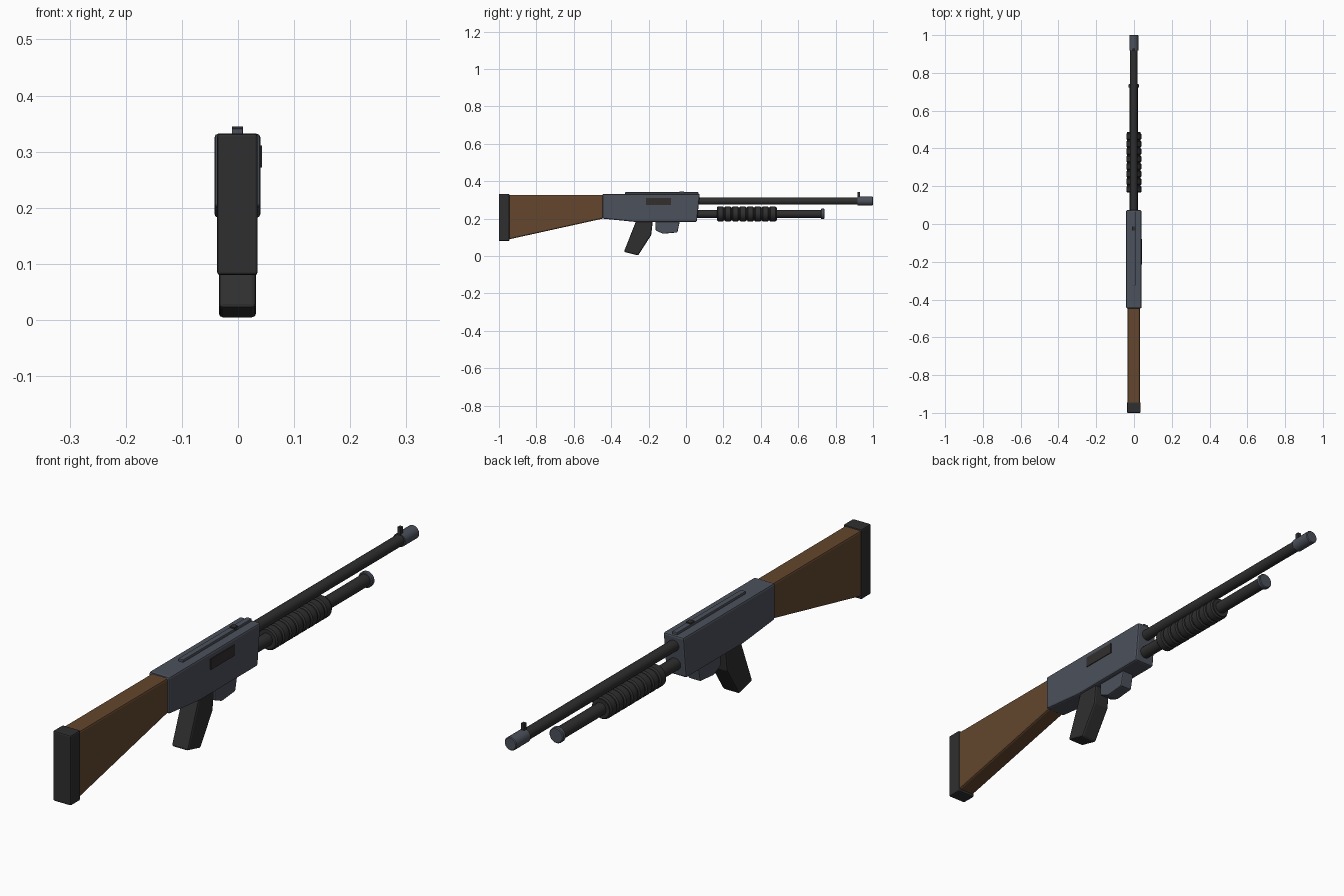
import bpy, bmesh, math
from mathutils import Matrix, Vector

cube = bpy.data.objects.get("Cube")
if cube:
    bpy.data.objects.remove(cube, do_unlink=True)

CX = -0.001  # centre plane of the body


def material(name, rgb):
    m = bpy.data.materials.new(name)
    m.use_nodes = True
    col = (*rgb, 1.0)
    m.diffuse_color = col
    m.node_tree.nodes["Principled BSDF"].inputs["Base Color"].default_value = col
    return m


steel = material("blue_grey_steel", (0.072, 0.082, 0.105))
black = material("matt_black", (0.028, 0.028, 0.028))
wood = material("brown_wood", (0.125, 0.062, 0.026))
port = material("dark_port", (0.032, 0.028, 0.026))


def finish(bm, name, mat):
    bmesh.ops.recalc_face_normals(bm, faces=bm.faces)
    me = bpy.data.meshes.new(name)
    bm.to_mesh(me)
    bm.free()
    me.materials.append(mat)
    ob = bpy.data.objects.new(name, me)
    bpy.context.collection.objects.link(ob)
    return ob


def slab(name, outline, half, mat, bevel=0.0, x=CX):
    """Side outline of (y, z) points, extruded evenly across x."""
    bm = bmesh.new()
    face = bm.faces.new([bm.verts.new((x - half, y, z)) for y, z in outline])
    ext = bmesh.ops.extrude_face_region(bm, geom=[face])
    moved = [v for v in ext["geom"] if isinstance(v, bmesh.types.BMVert)]
    bmesh.ops.translate(bm, verts=moved, vec=(2 * half, 0, 0))
    ob = finish(bm, name, mat)
    if bevel:
        mod = ob.modifiers.new("soft_edges", "BEVEL")
        mod.width = bevel
        mod.segments = 2
        mod.limit_method = "ANGLE"
        mod.angle_limit = math.radians(40)
    return ob


def box(name, y0, y1, z0, z1, half, mat, bevel=0.0, x=CX):
    return slab(name, [(y0, z0), (y1, z0), (y1, z1), (y0, z1)], half, mat, bevel, x)


def lathe(name, profile, z, mat, sides=20):
    """Profile of (y, radius) points spun about a line along y at height z."""
    bm = bmesh.new()
    rings = []
    for y, r in profile:
        rings.append([bm.verts.new((CX + r * math.cos(a), y, z + r * math.sin(a)))
                      for a in (math.tau * i / sides for i in range(sides))])
    for a, b in zip(rings, rings[1:]):
        for i in range(sides):
            j = (i + 1) % sides
            bm.faces.new((a[i], a[j], b[j], b[i]))
    bm.faces.new(rings[0])
    bm.faces.new(rings[-1])
    ob = finish(bm, name, mat)
    bpy.ops.object.select_all(action="DESELECT")
    ob.select_set(True)
    bpy.context.view_layer.objects.active = ob
    bpy.ops.object.shade_smooth_by_angle(angle=math.radians(30))
    return ob


# Stock and butt
slab("stock", [(-0.96, 0.086), (-0.43, 0.203), (-0.43, 0.327), (-0.96, 0.327)],
     0.033, wood, 0.007)
box("butt_pad", -1.0, -0.944, 0.08, 0.332, 0.036, black, 0.005)

# Receiver with port, rib and rear sight
slab("receiver", [(-0.447, 0.2), (-0.27, 0.182), (0.058, 0.182), (0.074, 0.332),
                  (-0.447, 0.332)], 0.041, steel, 0.007)
box("ejection_port", -0.215, -0.08, 0.272, 0.311, 0.003, port, x=0.04)
box("top_rib", -0.325, 0.066, 0.325, 0.341, 0.01, steel, 0.002)
box("rear_sight", -0.034, -0.012, 0.33, 0.345, 0.01, black)

# Grip and trigger housing
slab("grip", [(-0.262, 0.2), (-0.332, 0.022), (-0.256, 0.003), (-0.186, 0.112),
              (-0.176, 0.2)], 0.033, black, 0.007)
slab("trigger_housing", [(-0.165, 0.2), (-0.162, 0.136), (-0.122, 0.119),
                         (-0.046, 0.126), (-0.03, 0.2)], 0.024, steel, 0.004)

# Barrel, muzzle and front sight
lathe("barrel", [(0.04, 0.02), (0.93, 0.02)], 0.294, black)
lathe("muzzle", [(0.918, 0.024), (0.997, 0.024), (1.0, 0.021)], 0.294, steel)
box("front_sight", 0.916, 0.93, 0.3, 0.341, 0.006, black)

# Magazine tube, cap and ribbed pump
lathe("magazine_tube", [(0.04, 0.022), (0.73, 0.022)], 0.225, black)
lathe("tube_cap", [(0.722, 0.025), (0.725, 0.028), (0.737, 0.028), (0.74, 0.025)],
      0.225, steel)
RIBS, START, END = 8, 0.166, 0.486
step = (END - START) / RIBS
ribs = []
for i in range(RIBS):
    y = START + i * step
    ribs += [(y, 0.035), (y + 0.12 * step, 0.04), (y + 0.78 * step, 0.04),
             (y + 0.9 * step, 0.035)]
lathe("pump", ribs + [(END, 0.035)], 0.225, black)
